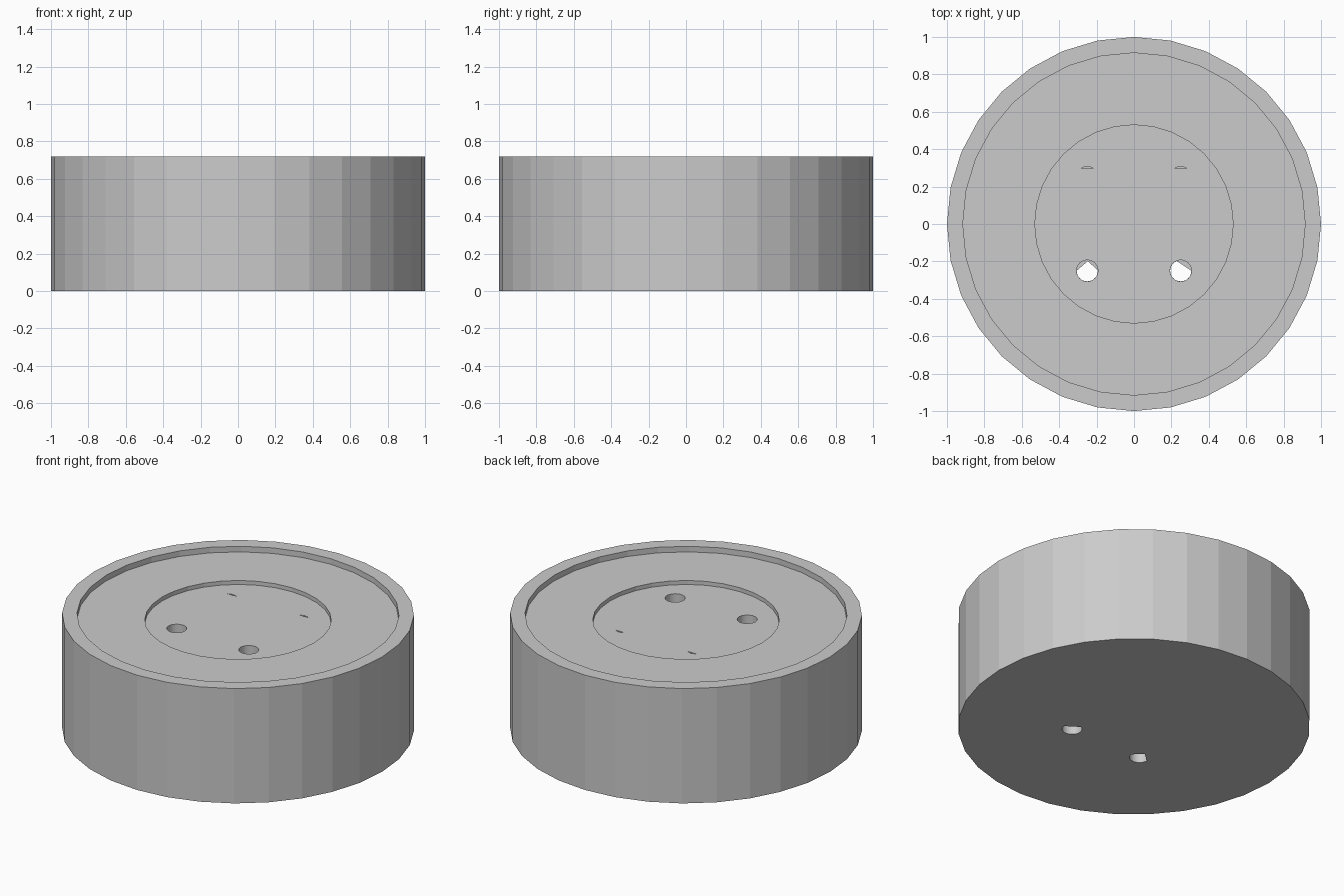
import bpy, bmesh, math

if "Cube" in bpy.data.objects:
    bpy.data.objects.remove(bpy.data.objects["Cube"])

SIDES = 32
H, SHELF, FLOOR = 0.72, 0.685, 0.66
HOLE_R = 0.057


def ring(r, cx=0.0, cy=0.0, start=0, count=SIDES):
    return [(cx + r * math.cos(2 * math.pi * (start + i) / SIDES),
             cy + r * math.sin(2 * math.pi * (start + i) / SIDES)) for i in range(count)]


def loft(name, loops):
    """Join (outline, z) loops with quads and cap both ends."""
    bm = bmesh.new()
    rings = [[bm.verts.new((x, y, z)) for x, y in pts] for pts, z in loops]
    for a, b in zip(rings, rings[1:]):
        n = len(a)
        for i in range(n):
            j = (i + 1) % n
            bm.faces.new((a[i], a[j], b[j], b[i]))
    bm.faces.new(rings[0][::-1])
    bm.faces.new(rings[-1])
    bmesh.ops.recalc_face_normals(bm, faces=bm.faces)
    mesh = bpy.data.meshes.new(name)
    bm.to_mesh(mesh)
    bm.free()
    obj = bpy.data.objects.new(name, mesh)
    bpy.context.collection.objects.link(obj)
    return obj


def cut(target, pts, z0, z1):
    """Carve a vertical prism out of the target."""
    cutter = loft("hole_cutter", [(pts, z0), (pts, z1)])
    cutter.hide_render = True
    mod = target.modifiers.new("hole", 'BOOLEAN')
    mod.operation, mod.solver, mod.object = 'DIFFERENCE', 'EXACT', cutter
    bpy.context.view_layer.objects.active = target
    bpy.ops.object.modifier_apply(modifier=mod.name)
    bpy.data.objects.remove(cutter)


# Round body with stepped recess in the top
body = loft("round_body", [
    (ring(1), 0), (ring(1), H), (ring(0.915), H), (ring(0.915), SHELF),
    (ring(0.53), SHELF), (ring(0.53), FLOOR)])

# Front holes: open at the top, partly covered at the underside
for x in (-0.25, 0.25):
    cut(body, ring(HOLE_R, x, -0.25), 0.004, 1)
lower_arc = ring(HOLE_R - 0.0004, -0.25, -0.25, 16, 17)
cut(body, lower_arc + [(-0.246, -0.198)], -0.1, 0.05)
cut(body, ring(HOLE_R - 0.0004, 0.25, -0.25, 10, 23), -0.1, 0.05)

# Back slits: thin crescents left open in the recess floor
for x in (-0.25, 0.25):
    cut(body, ring(HOLE_R, x, 0.25, 5, 7), 0.004, 1)
